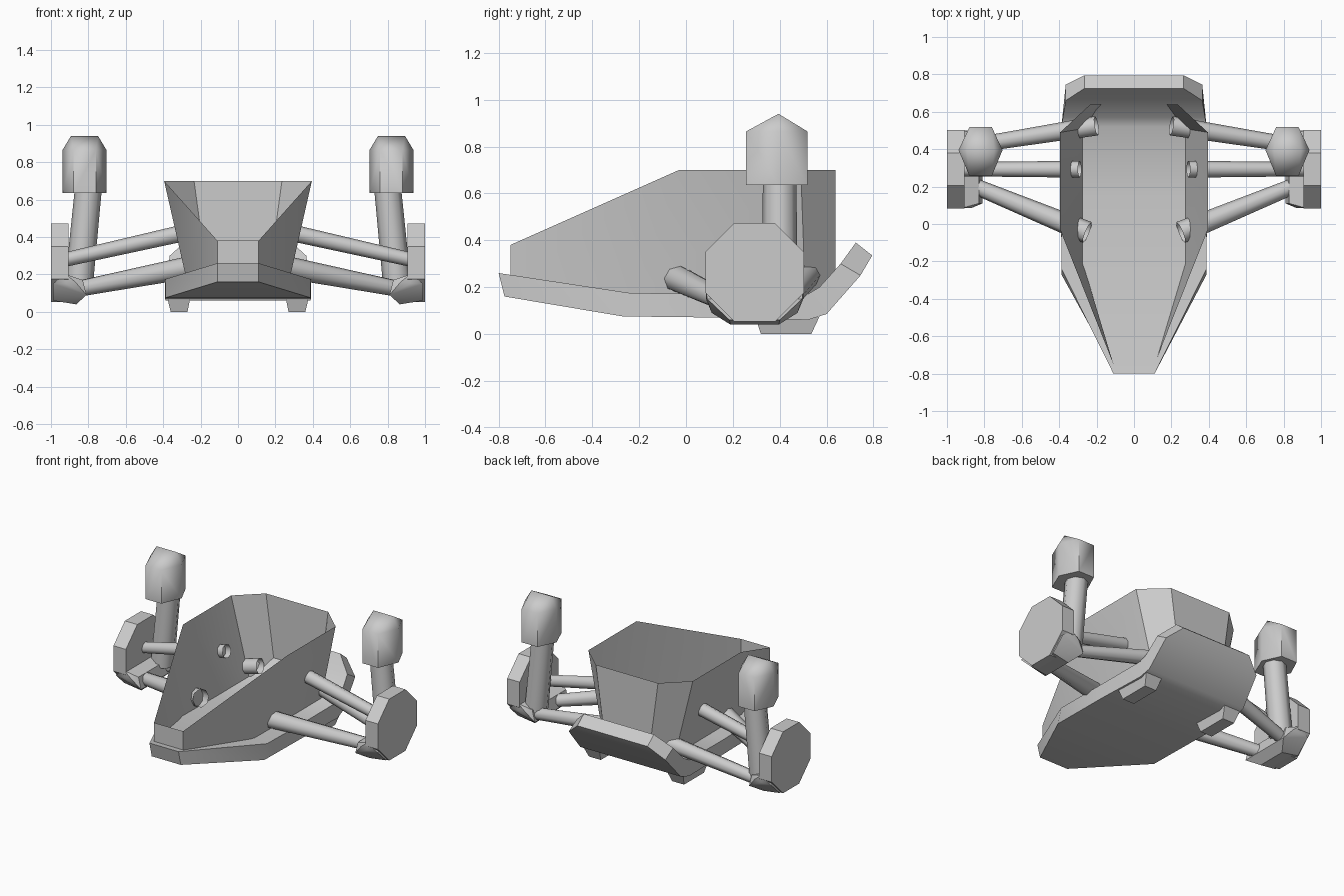
import bpy, bmesh, math
from mathutils import Vector, Matrix

if "Cube" in bpy.data.objects:
    bpy.data.objects.remove(bpy.data.objects["Cube"])


def finish(name, bm, mirror=False, angle=35):
    """Turn a bmesh into an object, optionally mirrored across x."""
    bmesh.ops.recalc_face_normals(bm, faces=bm.faces)
    me = bpy.data.meshes.new(name)
    bm.to_mesh(me)
    bm.free()
    me.polygons.foreach_set("use_smooth", [True] * len(me.polygons))
    me.set_sharp_from_angle(angle=math.radians(angle))
    ob = bpy.data.objects.new(name, me)
    bpy.context.collection.objects.link(ob)
    if mirror:
        ob.modifiers.new("Mirror", 'MIRROR').use_bisect_axis[0] = False
    return ob


def hull(name, points, mirror=True, angle=35):
    bm = bmesh.new()
    for p in points:
        bm.verts.new(p)
    bmesh.ops.convex_hull(bm, input=bm.verts)
    bmesh.ops.dissolve_limit(bm, angle_limit=0.02, verts=bm.verts, edges=bm.edges)
    return finish(name, bm, mirror, angle)


def rod(name, a, b, r1, r2, sides=8, caps=False):
    a, b = Vector(a), Vector(b)
    d = b - a
    m = Matrix.Translation((a + b) / 2) @ d.to_track_quat('Z', 'Y').to_matrix().to_4x4()
    bm = bmesh.new()
    bmesh.ops.create_cone(bm, cap_ends=caps, segments=sides, radius1=r1,
                          radius2=r2, depth=d.length, matrix=m)
    return finish(name, bm, True, 65)


# hull slab: stations of top y, top z, bottom y, bottom z, half width
stations = [
    (-.80, .26, -.775, .16, .11), (-.24, .175, -.27, .075, .388),
    (.15, .17, .15, .07, .39), (.52, .17, .52, .06, .388),
    (.57, .20, .60, .085, .38), (.66, .30, .745, .25, .365),
    (.725, .39, .795, .335, .265)]
bm = bmesh.new()
rings = [[bm.verts.new(p) for p in ((-w, ty, tz), (w, ty, tz), (w, by, bz), (-w, by, bz))]
         for ty, tz, by, bz, w in stations]
for r, s in zip(rings, rings[1:]):
    for i in range(4):
        j = (i + 1) % 4
        bm.faces.new((r[i], r[j], s[j], s[i]))
bm.faces.new(rings[0])
bm.faces.new(rings[-1])
finish("hull_slab", bm)

# open tub made of a thin sheet: right half of bottom and rim, mirrored into a loop
low = [(.11, -.75, .22), (.27, -.22, .15), (.27, .51, .15), (.16, .638, .15)]
rim = [(.11, -.75, .38), (.395, -.03, .7), (.395, .49, .7), (.235, .638, .7)]
bm = bmesh.new()
loops = [[bm.verts.new(p) for p in half + [(-x, y, z) for x, y, z in reversed(half)]]
         for half in (low, rim)]
for i in range(8):
    j = (i + 1) % 8
    bm.faces.new((loops[0][i], loops[0][j], loops[1][j], loops[1][i]))
finish("tub_wall", bm)

# suspension arms poking through the tub walls
rod("front_arm", (.25, -.045, .24), (.87, .21, .12), .06, .042)
rod("middle_arm", (.29, .293, .422), (.92, .293, .28), .045, .038)
rod("rear_arm", (.20, .525, .255), (.86, .42, .12), .052, .04)

# octagonal wheel disc
bm = bmesh.new()
m = (Matrix.Translation((.953, .293, .263)) @ Matrix.Rotation(math.pi / 2, 4, 'Y')
     @ Matrix.Rotation(math.pi / 8, 4, 'Z'))
R = .21 / math.cos(math.pi / 8)
bmesh.ops.create_cone(bm, cap_ends=True, segments=8, radius1=R, radius2=R,
                      depth=.094, matrix=m)
finish("wheel_disc", bm, True)

# boot joining disc, arms and post
boot = [(.81, .11, .09), (.83, .11, .17), (.865, .19, .04), (.87, .085, .16),
        (.92, .085, .20), (.92, .085, .15), (.99, .185, .06), (.99, .09, .15)]
hull("wheel_boot", boot + [(x, .586 - y, z) for x, y, z in boot])

# upright post with hexagonal pod
rod("post", (.85, .4, .15), (.80, .4, .66), .075, .072, 8, True)
hexagon = [(.703, .395), (.76, .257), (.88, .257), (.938, .395), (.88, .518), (.76, .518)]
hull("pod", [(x, y, .635) for x, y in hexagon] + [(x, y, .865) for x, y in hexagon]
     + [(.748, .395, .94), (.893, .395, .94)], True, 62)

# tapered feet under the slab
hull("foot", [(x, y, .075) for x in (.255, .378) for y in (.295, .57)]
     + [(x, y, 0) for x in (.27, .36) for y in (.32, .535)])
